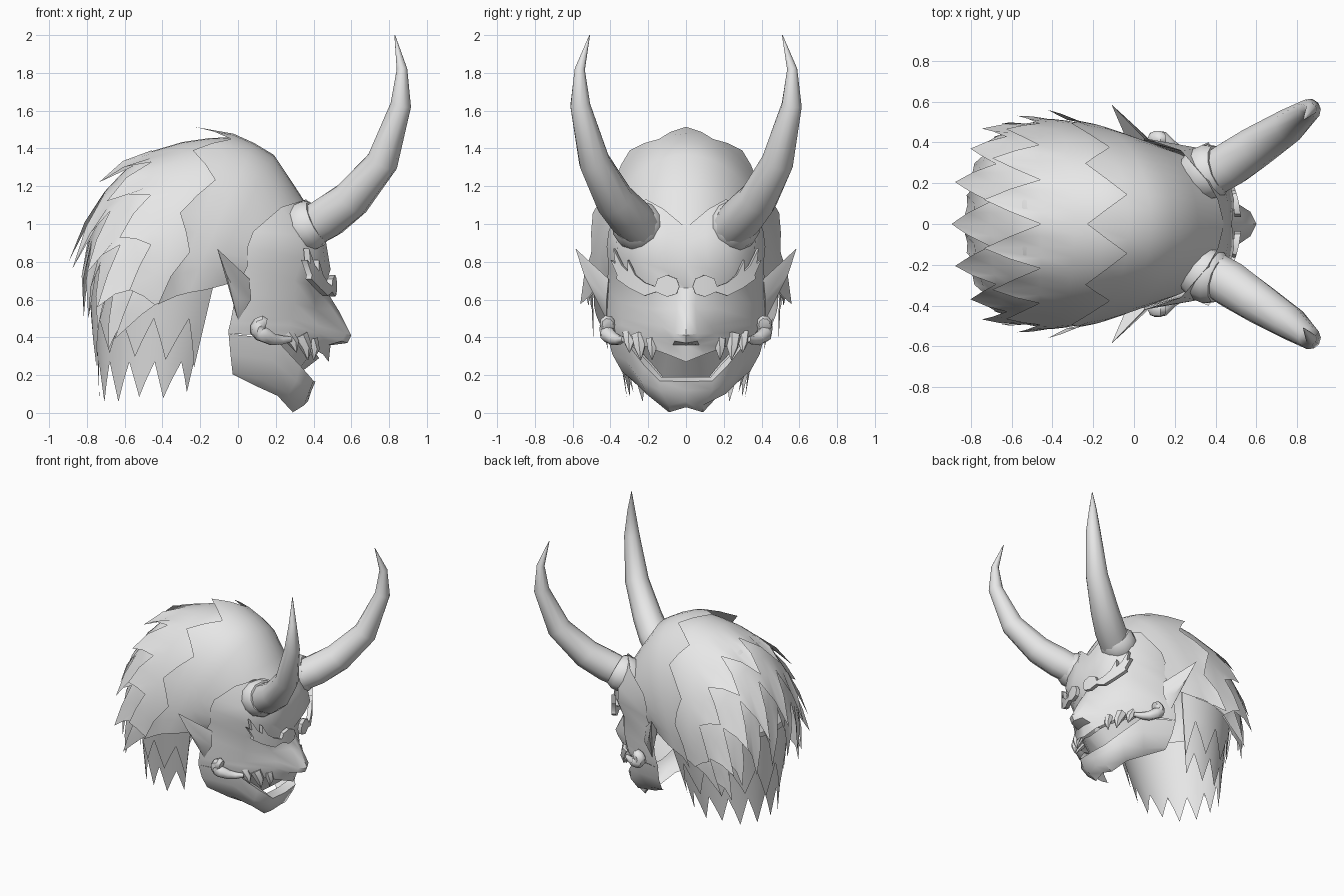
import bpy, bmesh, math, random
from mathutils import Vector

if "Cube" in bpy.data.objects:
    bpy.data.objects.remove(bpy.data.objects["Cube"])

random.seed(4)
grey = bpy.data.materials.new("plain grey")
grey.diffuse_color = (0.8, 0.8, 0.8, 1)
grey.use_nodes = True
grey.node_tree.nodes["Principled BSDF"].inputs["Base Color"].default_value = grey.diffuse_color


def make(name, verts, faces, hull=False):
    mesh = bpy.data.meshes.new(name)
    mesh.from_pydata([tuple(v) for v in verts], [], faces)
    bm = bmesh.new()
    bm.from_mesh(mesh)
    if hull:
        bmesh.ops.convex_hull(bm, input=bm.verts)
    bmesh.ops.remove_doubles(bm, verts=bm.verts, dist=0.0005)
    bmesh.ops.triangulate(bm, faces=[f for f in bm.faces if len(f.verts) > 4])
    bmesh.ops.recalc_face_normals(bm, faces=bm.faces)
    bm.to_mesh(mesh)
    bm.free()
    obj = bpy.data.objects.new(name, mesh)
    bpy.context.collection.objects.link(obj)
    mesh.materials.append(grey)
    return obj


def grid(name, rows):
    """Open sheet through rows of points."""
    n = len(rows[0])
    faces = [(r * n + c, r * n + c + 1, (r + 1) * n + c + 1, (r + 1) * n + c)
             for r in range(len(rows) - 1) for c in range(n - 1)]
    return make(name, [p for row in rows for p in row], faces)


def mirrored(row):
    """Half row from the centre outwards, completed across y = 0."""
    return [(x, -y, z) for x, y, z in reversed(row[1:])] + list(row)


def tube(name, path, radii, side=1, sides=10):
    pts = [Vector((x, y * side, z)) for x, y, z in path]
    verts, faces = [], []
    for i, p in enumerate(pts):
        d = (pts[min(i + 1, len(pts) - 1)] - pts[max(i - 1, 0)]).normalized()
        a = d.cross(Vector((0, 1, 0.3))).normalized()
        b = d.cross(a)
        for k in range(sides):
            t = k * math.tau / sides
            verts.append(p + (a * math.cos(t) + b * math.sin(t)) * radii[i])
    for i in range(len(pts) - 1):
        for k in range(sides):
            m = (k + 1) % sides
            faces.append((i * sides + k, i * sides + m, (i + 1) * sides + m, (i + 1) * sides + k))
    faces += [tuple(range(sides)), tuple(range(len(verts) - sides, len(verts)))]
    return make(name, verts, faces)


# Upper face, from hairline to upper lip
face = [
    [(.44, 0, .98), (.41, .12, 1.08), (.36, .21, 1.13), (.23, .36, 1.09), (.08, .41, .96)],
    [(.46, 0, .90), (.46, .10, .94), (.44, .21, .97), (.33, .37, .94), (.05, .42, .88)],
    [(.48, 0, .78), (.49, .12, .76), (.46, .24, .80), (.34, .36, .82), (.05, .41, .78)],
    [(.46, 0, .66), (.445, .055, .66), (.40, .21, .67), (.30, .34, .70), (-.01, .42, .66)],
    [(.54, 0, .53), (.50, .05, .55), (.41, .17, .55), (.30, .34, .58), (-.03, .43, .53)],
    [(.60, 0, .41), (.57, .06, .42), (.43, .13, .46), (.28, .34, .50), (-.04, .425, .48)],
    [(.58, 0, .37), (.55, .06, .38), (.43, .15, .42), (.27, .34, .465), (-.045, .425, .46)],
    [(.49, 0, .358), (.48, .07, .36), (.42, .18, .39), (.26, .34, .435), (-.05, .42, .44)],
    [(.48, 0, .27), (.45, .10, .31), (.38, .21, .35), (.23, .34, .405), (-.05, .42, .42)],
]
grid("upper_face", [mirrored(r) for r in face])

# Lower jaw, from lower lip to underside of chin
jaw = [
    [(.35, 0, .19), (.34, .13, .19), (.29, .19, .26), (.18, .31, .38), (-.05, .41, .42)],
    [(.41, 0, .165), (.40, .14, .17), (.33, .22, .25), (.20, .33, .39), (-.05, .42, .42)],
    [(.39, 0, .12), (.38, .14, .12), (.31, .24, .17), (.18, .32, .28), (-.04, .39, .31)],
    [(.37, 0, .06), (.35, .09, .04), (.27, .21, .10), (.14, .28, .17), (-.03, .34, .22)],
    [(.30, 0, .03), (.29, .09, .003), (.21, .17, .09), (.10, .25, .14), (-.03, .32, .205)],
]
grid("lower_jaw", [mirrored(r) for r in jaw])

# Inside of the mouth
grid("mouth_lining", [mirrored([(x - .05, y * .95, z + .02) for x, y, z in face[-1][:4]]),
                      mirrored([(x - .05, y * .95, z) for x, y, z in jaw[0][:4]])])

brow_outline = [(.05, .63), (.035, .67), (.05, .71), (.10, .73), (.15, .71), (.165, .67), (.22, .69),
                (.27, .73), (.31, .81), (.31, .75), (.34, .78), (.385, .87), (.375, .79),
                (.40, .81), (.365, .73), (.37, .71), (.30, .66), (.22, .62), (.16, .64), (.10, .615)]

for s, label in ((-1, "right"), (1, "left")):
    # Horn and the swollen collar around its root
    tube("horn_" + label,
         [(.38, .24, .98), (.48, .30, 1.04), (.60, .38, 1.13), (.765, .485, 1.33),
          (.862, .56, 1.63), (.868, .562, 1.82), (.83, .51, 2.0)],
         [.11, .115, .105, .085, .055, .028, .002], s)
    tube("horn_collar_" + label,
         [(.26, .21, .94), (.33, .24, .975), (.39, .265, 1.0), (.42, .275, 1.015)],
         [.10, .135, .135, .115], s, 12)

    # Pointed ear
    make("ear_" + label, [(x, y * s, z) for x, y, z in (
        (-.11, .585, .87), (.06, .41, .71), (.07, .42, .60), (0, .42, .49), (.01, .475, .60),
        (-.06, .54, .73), (-.03, .40, .70))], [], hull=True)

    # Flame shaped eyebrow plate wrapped around the forehead
    n = len(brow_outline)
    front = [(.525 - y * y, y * s, z) for y, z in brow_outline]
    back = [(x - .03, y * .97, z) for x, y, z in front]
    make("eyebrow_" + label, front + back,
         [tuple(range(n)), tuple(range(n, 2 * n))] +
         [(i, (i + 1) % n, n + (i + 1) % n, n + i) for i in range(n)])

    # Curled corner of the mouth
    curl = [(.28, .33, .39), (.23, .355, .385), (.18, .38, .39)]
    curl += [(.135 + .03 * math.cos(t), .415, .445 + .03 * math.sin(t))
             for t in [math.radians(270 - 35 * k) for k in range(7)]]
    tube("mouth_curl_" + label, curl, [.015, .025, .034] + [.042] * 6 + [.03], s, 8)

    # Fangs
    for i, (a, b, r) in enumerate([((.39, .18, .39), (.40, .18, .28), .034),
                                   ((.33, .25, .41), (.37, .24, .28), .042),
                                   ((.26, .30, .42), (.31, .30, .32), .038)]):
        mid = [(p + q) / 2 + (.012 if k == 0 else 0) for k, (p, q) in enumerate(zip(a, b))]
        tube(f"fang_{i}_{label}", [a, mid, b], [r, r * .75, .002], s, 6)

# Hair surface: each station is crown (x, z) and side (x, y, z)
stations = [
    ((.44, .98), (.05, .38, .73)), ((.20, 1.36), (-.10, .45, .72)),
    ((0, 1.48), (-.24, .50, .71)), ((-.24, 1.46), (-.36, .52, .68)),
    ((-.55, 1.36), (-.45, .52, .64)), ((-.75, 1.13), (-.55, .49, .56)),
    ((-.82, .80), (-.62, .44, .47)), ((-.78, .48), (-.64, .39, .34)),
]
hub = Vector((-.2, 0, .75))


def hair_point(t, angle, scale):
    i = min(int(t), len(stations) - 2)
    f = t - i
    c, q = (math.copysign(abs(v) ** .96, v) for v in (math.cos(angle), math.sin(angle)))
    pts = [Vector((sx + (cx - sx) * c, sy * q, sz + (cz - sz) * c))
           for (cx, cz), (sx, sy, sz) in stations[i:i + 2]]
    return hub + (pts[0].lerp(pts[1], f) - hub) * scale


def jagged(teeth, first):
    """Symmetric tip and notch amounts, with one extra column between each pair."""
    half = [((i + first) % 2) * random.uniform(.75, 1.1) for i in range(teeth // 2 + 1)]
    half[0] = float(first)
    full = half[:0:-1] + half
    out = [full[0]]
    for a, b in zip(full, full[1:]):
        out += [(a + b) / 2, b]
    return out


def hair_layer(name, t0, notch, tip, s0, s_tip, columns, first, sweep=0.0):
    teeth = jagged(columns, first)
    steps = 5
    rows = []
    for r in range(steps + 1):
        f = r / steps
        row = []
        for c, tooth in enumerate(teeth):
            u = -1 + 2 * c / (len(teeth) - 1)
            edge = notch + sweep * u * u
            t = t0 + (edge - t0) * min(f * steps / (steps - 1), 1)
            grow = s0 + (1.0 - s0) * f
            if r == steps:
                t = edge + (tip - notch) * tooth
                grow += (s_tip - 1) * tooth
            row.append(hair_point(min(t, 6.999), math.radians(95 * u), grow))
        rows.append(row)
    grid(name, rows)


hair_layer("hair_crown", 0, 2.1, 2.95, 1.0, 1.075, 13, 1, .5)
hair_layer("hair_upper", 1.6, 3.7, 4.7, .97, 1.09, 17, 0, .3)
hair_layer("hair_middle", 3.2, 4.8, 6.0, .96, 1.12, 17, 1)
hair_layer("hair_lower", 4.2, 5.6, 6.9, .95, 1.06, 17, 0)


# Long hanging hair around the nape
def hanging_hair(name, top_z, notch_z, tip_z, grow, columns, first, spread):
    teeth = jagged(columns, first)
    rows = []
    for r in range(5):
        f = r / 4
        row = []
        for c, tooth in enumerate(teeth):
            a = math.radians(-spread + 2 * spread * c / (len(teeth) - 1))
            z = top_z + (notch_z - top_z) * min(f * 4 / 3, 1)
            if r == 4:
                z = notch_z + (tip_z - notch_z) * tooth
            k = min(max((.75 - z) / .65, 0), 1)
            row.append((-.33 - .09 * k - (.45 - .13 * k) * grow * math.cos(a),
                        (.45 - .13 * k) * grow * math.sin(a), z))
        rows.append(row)
    grid(name, rows)


hanging_hair("nape_hair_inner", .78, .27, .07, .98, 21, 1, 118)
hanging_hair("nape_hair_outer", .76, .50, .26, 1.03, 19, 0, 118)

# Smooth shading with crisp edges
bpy.ops.object.select_all(action="SELECT")
bpy.context.view_layer.objects.active = bpy.context.selected_objects[0]
bpy.ops.object.shade_smooth_by_angle(angle=math.radians(45))
